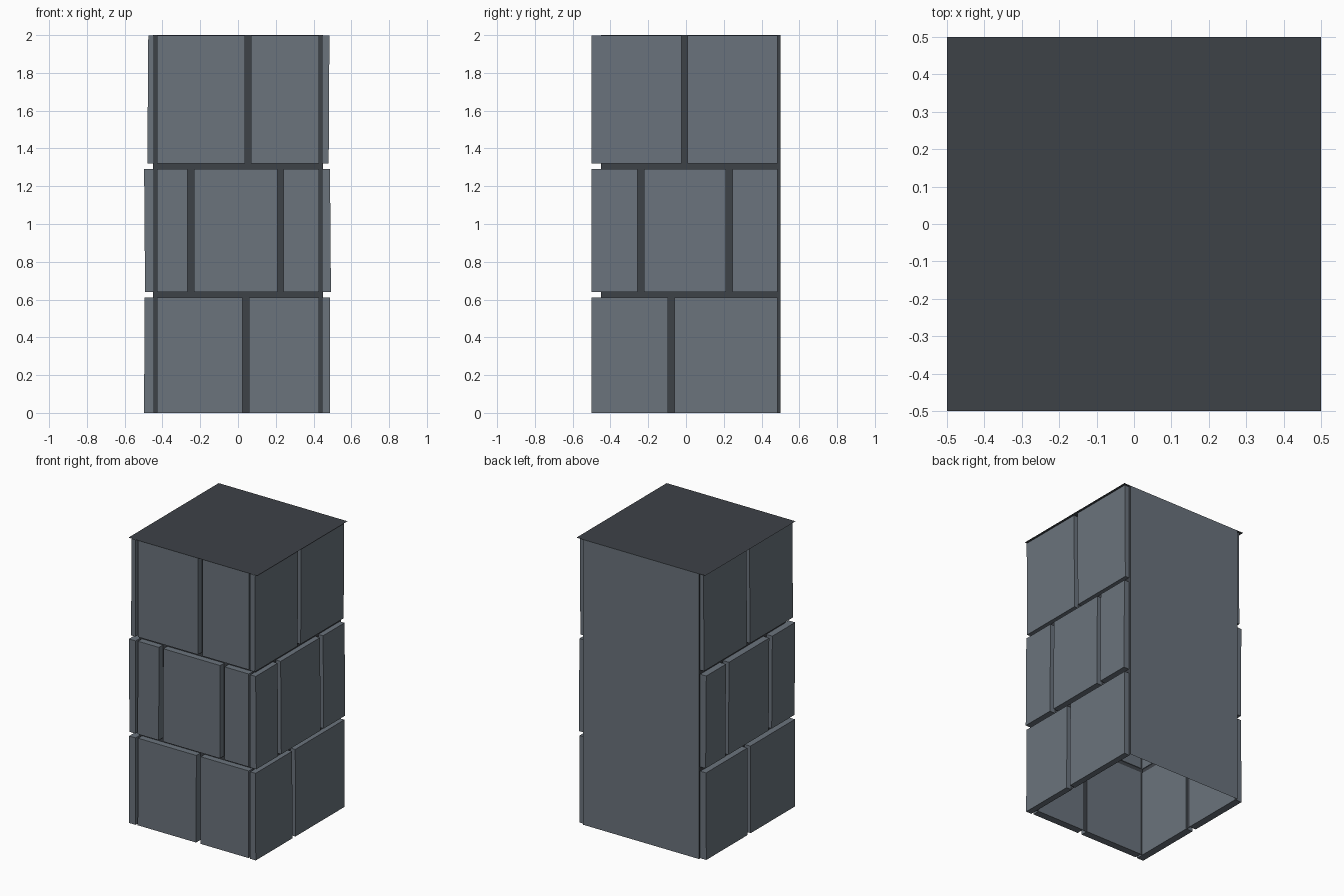
import bpy
import bmesh

if "Cube" in bpy.data.objects:
    bpy.data.objects.remove(bpy.data.objects["Cube"], do_unlink=True)


def material(name, rgb):
    mat = bpy.data.materials.new(name)
    mat.use_nodes = True
    mat.diffuse_color = (*rgb, 1)
    mat.node_tree.nodes["Principled BSDF"].inputs["Base Color"].default_value = (*rgb, 1)
    return mat


STONE = material("grey stone", (0.145, 0.172, 0.203))
MORTAR = material("dark mortar", (0.048, 0.054, 0.064))


def finish(name, bm, *mats):
    mesh = bpy.data.meshes.new(name)
    bm.to_mesh(mesh)
    bm.free()
    for mat in mats:
        mesh.materials.append(mat)
    obj = bpy.data.objects.new(name, mesh)
    bpy.context.collection.objects.link(obj)
    return obj


# Hollow core: open at the ends, plain stone back wall
bm = bmesh.new()
bmesh.ops.create_cube(bm, size=1)
for v in bm.verts:
    v.co = (v.co.x * 0.9, 0.025 + v.co.y * 0.95, 1 + v.co.z * 2)
bm.normal_update()
for f in bm.faces:
    f.material_index = 1 if f.normal.y > 0.5 else 0
ends = [f for f in bm.faces if abs(f.normal.z) > 0.5]
bmesh.ops.delete(bm, geom=ends, context='FACES_ONLY')
finish("core_wall", bm, MORTAR, STONE)

# Thin square cap overhanging the blocks
bm = bmesh.new()
bmesh.ops.create_grid(bm, x_segments=1, y_segments=1, size=0.5)
bmesh.ops.translate(bm, verts=bm.verts, vec=(0, 0, 2))
finish("top_cap", bm, MORTAR)

# Directions in which each bricked wall faces
PLACE = {
    "front": lambda u, d, z: (u, -d, z),
    "left": lambda u, d, z: (d, u, z),
    "right": lambda u, d, z: (-d, u, z),
}


def block(wall, number, u_range, z_range, depths):
    """One stone slab; its outer face leans from the first depth to the second."""
    bm = bmesh.new()
    bmesh.ops.create_cube(bm, size=1)
    for v in bm.verts:
        u = u_range[v.co.x > 0]
        outer = depths[v.co.z > 0]
        d = outer if v.co.y > 0 else 0.445
        v.co = PLACE[wall](u, d, z_range[v.co.z > 0])
    bmesh.ops.recalc_face_normals(bm, faces=bm.faces)
    finish(f"{wall}_block_{number}", bm, STONE)


# Courses from bottom to top, with the joint centres of each wall
COURSES = [(0, 0.61), (0.64, 1.29), (1.32, 1.998)]
SPAN = {"front": (-0.43, 0.43), "left": (-0.5, 0.485), "right": (-0.5, 0.485)}
JOINTS = {
    "front": [[0.04], [-0.25, 0.225], [0.053]],
    "left": [[-0.077], [-0.24, 0.23], [-0.008]],
    "right": [[0.01], [-0.23, 0.25], [-0.008]],
}
DEPTHS = {
    "front": [(0.497, 0.495), (0.498, 0.495), (0.495, 0.492)],
    "left": [(0.488, 0.486), (0.492, 0.487), (0.48, 0.484)],
    "right": [(0.497, 0.495), (0.492, 0.497), (0.48, 0.475)],
}
GAP = 0.017

for wall, span in SPAN.items():
    number = 1
    for course, joints, depths in zip(COURSES, JOINTS[wall], DEPTHS[wall]):
        starts = [span[0]] + [j + GAP for j in joints]
        stops = [j - GAP for j in joints] + [span[1]]
        for u_range in zip(starts, stops):
            block(wall, number, u_range, course, depths)
            number += 1
